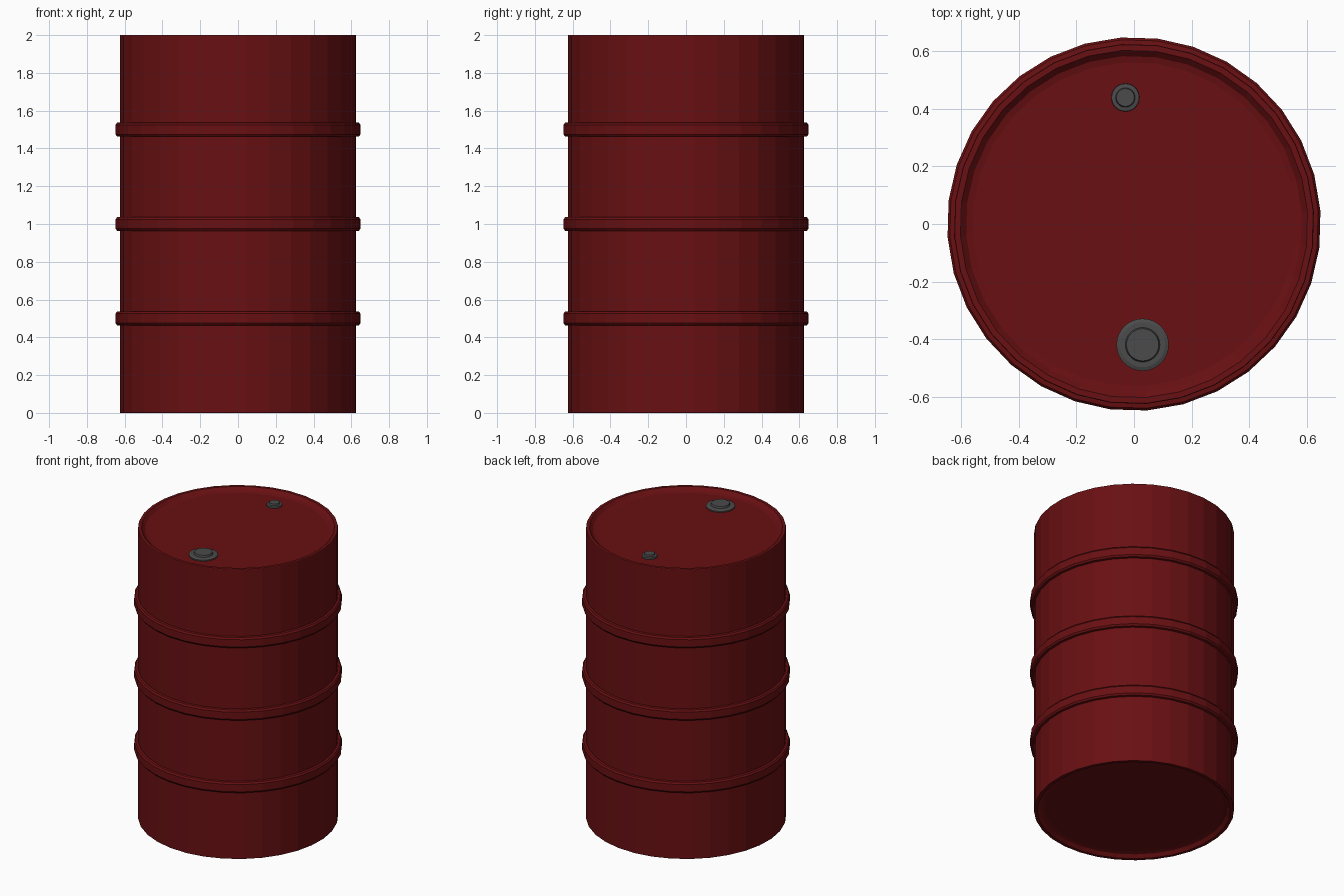
import bpy, bmesh, math

cube = bpy.data.objects.get("Cube")
if cube:
    bpy.data.objects.remove(cube, do_unlink=True)


def make_material(name, rgb):
    mat = bpy.data.materials.new(name)
    mat.use_nodes = True
    colour = (*rgb, 1.0)
    mat.diffuse_color = colour
    bsdf = mat.node_tree.nodes["Principled BSDF"]
    bsdf.inputs["Base Color"].default_value = colour
    bsdf.inputs["Roughness"].default_value = 0.6
    return mat


def lathe(name, profile, sides, mat, centre=(0, 0), turn=0.0):
    """Revolve (radius, z) points, listed bottom to top, and close both ends."""
    bm = bmesh.new()
    rings = []
    for radius, z in profile:
        ring = []
        for i in range(sides):
            a = turn + math.tau * i / sides
            ring.append(bm.verts.new((radius * math.cos(a), radius * math.sin(a), z)))
        rings.append(ring)
    for low, high in zip(rings, rings[1:]):
        for i in range(sides):
            j = (i + 1) % sides
            bm.faces.new((low[i], low[j], high[j], high[i]))
    bm.faces.new(rings[0][::-1])
    bm.faces.new(rings[-1])
    mesh = bpy.data.meshes.new(name)
    bm.to_mesh(mesh)
    bm.free()
    mesh.materials.append(mat)
    obj = bpy.data.objects.new(name, mesh)
    obj.location = (*centre, 0)
    bpy.context.collection.objects.link(obj)
    return obj


red = make_material("dark red paint", (0.14, 0.005, 0.006))
grey = make_material("dark grey metal", (0.07, 0.07, 0.07))

HEIGHT, RADIUS, LID = 2.0, 0.627, 1.975

# Drum shell: recessed end, rolled rim, three raised hoops, mirrored rim and lid
rim = [(0.563, HEIGHT - LID), (0.585, 0.02), (0.605, 0), (RADIUS - 0.002, 0), (RADIUS, 0.004)]
hoop = [(RADIUS, -0.038), (0.642, -0.036), (0.65, -0.025)]
profile = list(rim)
for z in (0.5, 1.0, 1.5):
    profile += [(r, z + dz) for r, dz in hoop]
    profile += [(r, z - dz) for r, dz in reversed(hoop)]
profile += [(r, HEIGHT - z) for r, z in reversed(rim)]
lathe("drum_body", profile, 32, red, turn=math.radians(4))

# Large filler cap at the front of the lid
lathe("large_cap", [(0.091, LID - 0.01), (0.091, 1.983), (0.078, 1.988),
                    (0.06, 1.988), (0.056, HEIGHT)], 32, grey, (0.03, -0.42))

# Small vent cap at the back of the lid
lathe("small_cap", [(0.05, LID - 0.01), (0.048, 1.986), (0.034, 1.988),
                    (0.031, 1.998)], 24, grey, (-0.03, 0.44))
